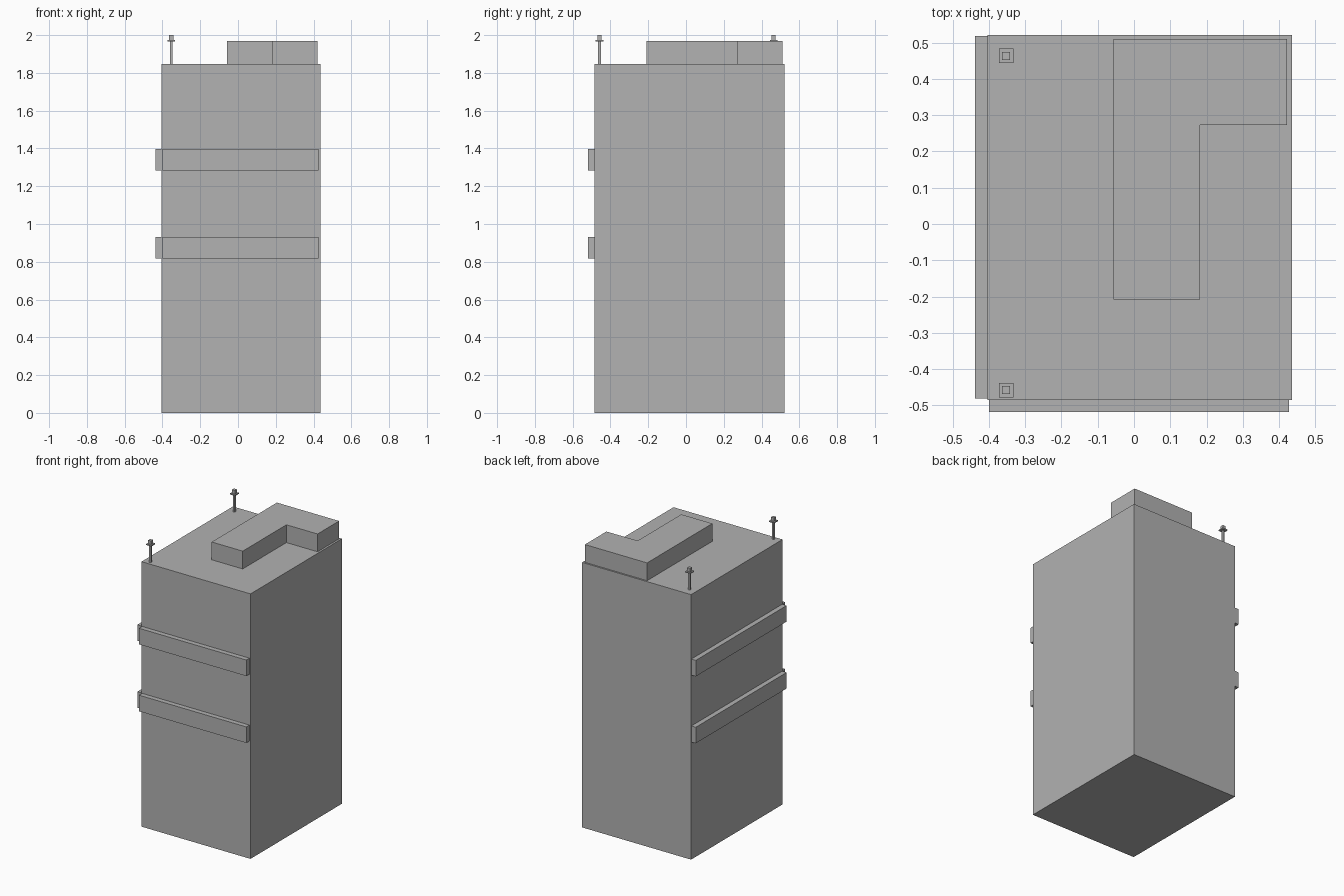
import bpy
import bmesh

cube = bpy.data.objects.get("Cube")
if cube:
    bpy.data.objects.remove(cube, do_unlink=True)

GREY = (0.445, 0.445, 0.445, 1.0)
concrete = bpy.data.materials.new("grey concrete")
concrete.use_nodes = True
concrete.diffuse_color = GREY
concrete.node_tree.nodes["Principled BSDF"].inputs["Base Color"].default_value = GREY


def prism(name, outline, z0, z1):
    """Extrude a flat counter-clockwise outline from z0 up to z1."""
    bm = bmesh.new()
    base = bm.faces.new([bm.verts.new((x, y, z0)) for x, y in outline])
    top = bmesh.ops.extrude_face_region(bm, geom=[base], use_keep_orig=True)
    for v in top["geom"]:
        if isinstance(v, bmesh.types.BMVert):
            v.co.z = z1
    bmesh.ops.recalc_face_normals(bm, faces=bm.faces)
    mesh = bpy.data.meshes.new(name)
    bm.to_mesh(mesh)
    bm.free()
    mesh.materials.append(concrete)
    obj = bpy.data.objects.new(name, mesh)
    bpy.context.collection.objects.link(obj)
    return obj


def box(name, x0, x1, y0, y1, z0, z1):
    return prism(name, [(x0, y0), (x1, y0), (x1, y1), (x0, y1)], z0, z1)


# Tower block
LEFT, RIGHT, FRONT, BACK, ROOF = -0.404, 0.436, -0.485, 0.521, 1.846
box("tower_body", LEFT, RIGHT, FRONT, BACK, 0, ROOF)

# Projecting bands on two adjoining walls
for level, z in (("lower", 0.818), ("upper", 1.284)):
    box(f"{level}_front_band", -0.40, 0.427, -0.519, FRONT, z, z + 0.112)
    box(f"{level}_side_band", -0.438, LEFT, -0.482, 0.518, z, z + 0.112)

# L-shaped roof plant room
prism("roof_plant_room",
      [(-0.057, -0.208), (0.182, -0.208), (0.182, 0.273),
       (0.422, 0.273), (0.422, 0.51), (-0.057, 0.51)], ROOF, 1.97)

# Roof masts: thin post, square collar and small cap
for place, y in (("front", -0.458), ("back", 0.464)):
    for part, half, z0, z1 in (("post", 0.007, ROOF, 1.967),
                               ("collar", 0.02, 1.967, 1.975),
                               ("cap", 0.011, 1.975, 2.0)):
        box(f"{place}_mast_{part}", -0.353 - half, -0.353 + half,
            y - half, y + half, z0, z1)
